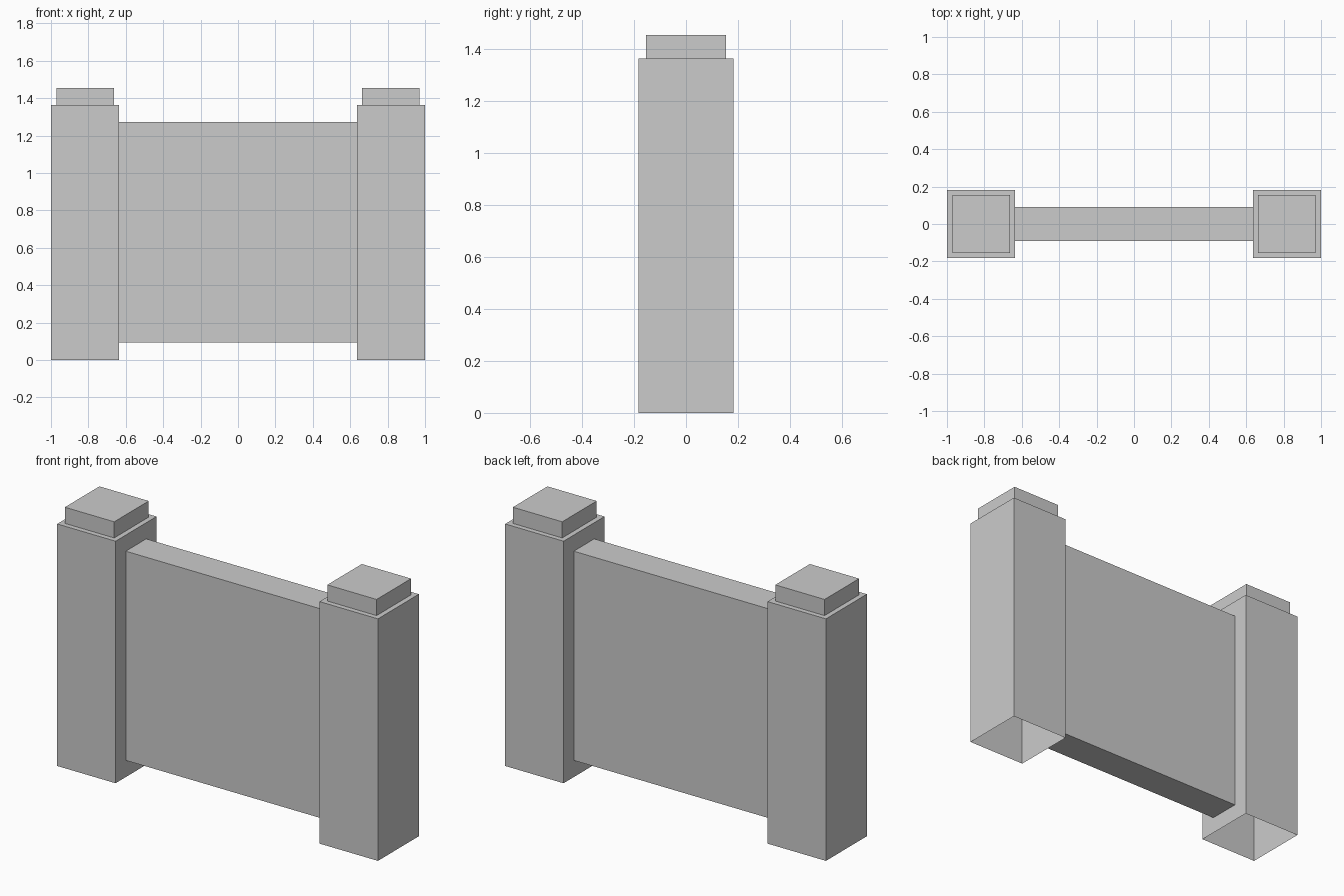
import bpy, bmesh
from mathutils import Vector

if "Cube" in bpy.data.objects:
    bpy.data.objects.remove(bpy.data.objects["Cube"])


def box_mesh(bm, lo, hi):
    """Add a box spanning two corners."""
    lo, hi = Vector(lo), Vector(hi)
    verts = bmesh.ops.create_cube(bm, size=1)["verts"]
    for v in verts:
        v.co = (lo + hi) / 2 + v.co * (hi - lo)


def finish(bm, name):
    bm.normal_update()
    mesh = bpy.data.meshes.new(name)
    bm.to_mesh(mesh)
    bm.free()
    obj = bpy.data.objects.new(name, mesh)
    bpy.context.collection.objects.link(obj)
    return obj


def facing(bm, direction):
    bm.normal_update()
    return [f for f in bm.faces if f.normal.dot(Vector(direction)) > 0.9]


POST_X, POST_HALF, POST_TOP = 0.818, 0.182, 1.364
CAP_INSET, CAP_HEIGHT = 0.04, 0.091
PANEL_X = POST_X - POST_HALF

# Posts: hollow underneath, with a stepped cap drawn up from the top face
for side, x in (("left", -POST_X), ("right", POST_X)):
    bm = bmesh.new()
    box_mesh(bm, (x - POST_HALF, -POST_HALF, 0), (x + POST_HALF, POST_HALF, POST_TOP))
    bmesh.ops.delete(bm, geom=facing(bm, (0, 0, -1)), context="FACES_ONLY")
    top = facing(bm, (0, 0, 1))
    bmesh.ops.inset_region(bm, faces=top, thickness=CAP_INSET)
    cap = bmesh.ops.extrude_discrete_faces(bm, faces=top)["faces"]
    for v in cap[0].verts:
        v.co.z += CAP_HEIGHT
    finish(bm, side + "_post")

# Wall panel: raised off the ground, ends left open where they meet the posts
bm = bmesh.new()
box_mesh(bm, (-PANEL_X, -0.091, 0.094), (PANEL_X, 0.091, 1.273))
ends = facing(bm, (1, 0, 0)) + facing(bm, (-1, 0, 0))
bmesh.ops.delete(bm, geom=ends, context="FACES_ONLY")
finish(bm, "wall_panel")
